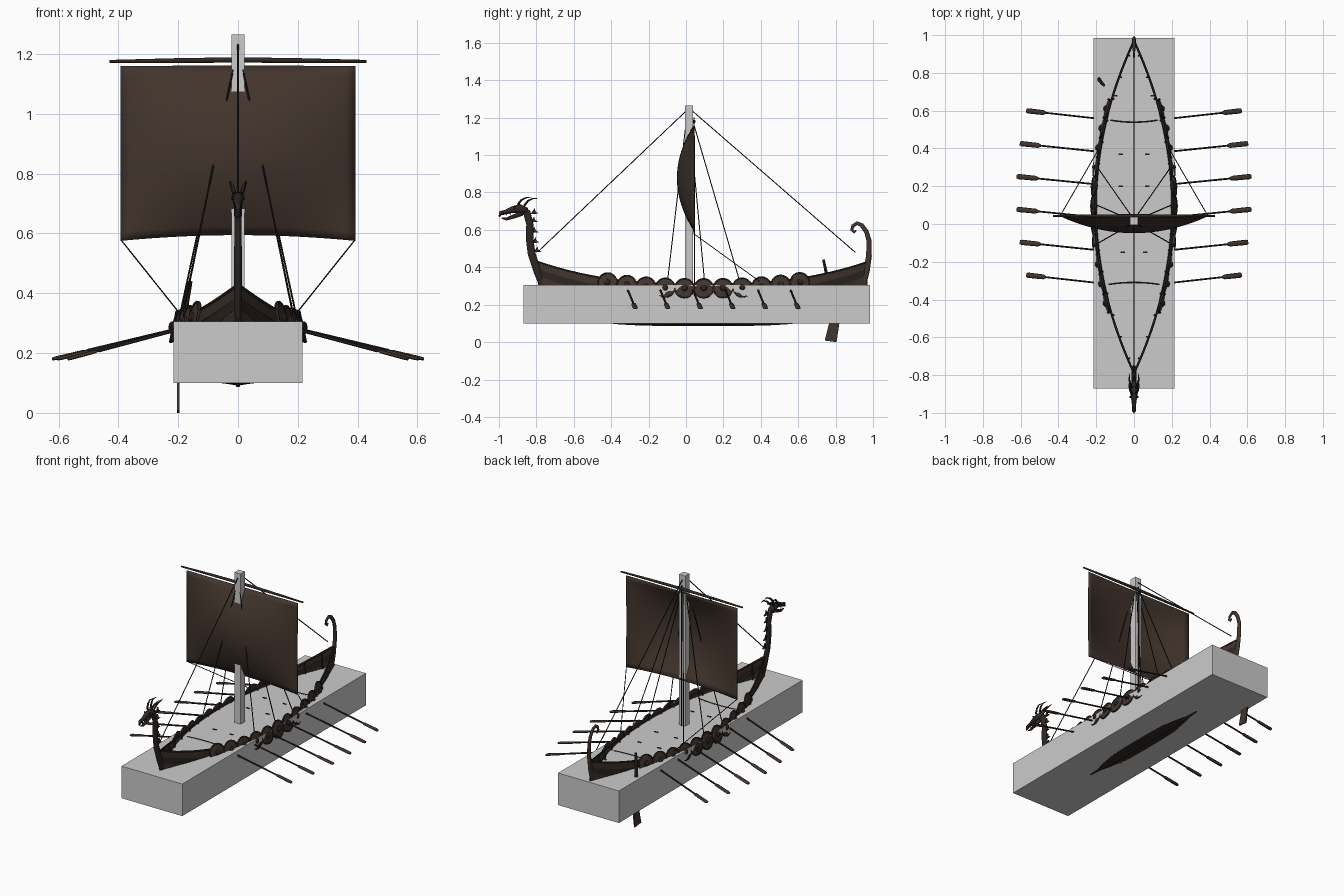
import bpy, bmesh, math
from mathutils import Vector, Matrix

if "Cube" in bpy.data.objects:
    bpy.data.objects.remove(bpy.data.objects["Cube"])


def material(name, rgb):
    m = bpy.data.materials.new(name)
    m.use_nodes = True
    m.diffuse_color = (*rgb, 1)
    m.node_tree.nodes["Principled BSDF"].inputs["Base Color"].default_value = (*rgb, 1)
    return m


GREY = material("pale grey", (0.6, 0.6, 0.6))
SAIL = material("sail brown", (0.055, 0.035, 0.026))
WOOD = material("wood brown", (0.055, 0.034, 0.026))
DARK = material("dark timber", (0.028, 0.02, 0.016))
ROPE = material("rope black", (0.014, 0.011, 0.009))


def finish(name, bm, mat, smooth=False, thick=0):
    bmesh.ops.recalc_face_normals(bm, faces=bm.faces)
    mesh = bpy.data.meshes.new(name)
    bm.to_mesh(mesh)
    bm.free()
    ob = bpy.data.objects.new(name, mesh)
    bpy.context.collection.objects.link(ob)
    mesh.materials.append(mat)
    if thick:
        mod = ob.modifiers.new("thickness", "SOLIDIFY")
        mod.thickness, mod.offset = thick, 0
    if smooth:
        for p in mesh.polygons:
            p.use_smooth = True
    return ob


def box(name, lo, hi, mat):
    lo, hi = Vector(lo), Vector(hi)
    bm = bmesh.new()
    bmesh.ops.create_cube(bm, size=1, matrix=Matrix.Translation((lo + hi) / 2)
                          @ Matrix.Diagonal((*(hi - lo), 1)))
    return finish(name, bm, mat)


def tube(name, pts, radii, mat, sides=6, squash=1.0):
    """Tapered tube along a path; squash scales its width across x."""
    bm = bmesh.new()
    pts = [Vector(p) for p in pts]
    rings = []
    for i, p in enumerate(pts):
        d = (pts[min(i + 1, len(pts) - 1)] - pts[max(i - 1, 0)]).normalized()
        ref = Vector((1, 0, 0)) if abs(d.x) < 0.9 else Vector((0, 0, 1))
        b = d.cross(ref).normalized()
        a = b.cross(d)
        r = radii[i] if isinstance(radii, (list, tuple)) else radii
        rings.append([bm.verts.new(p + r * (a * squash * math.cos(k * math.tau / sides)
                                            + b * math.sin(k * math.tau / sides)))
                      for k in range(sides)])
    for r0, r1 in zip(rings, rings[1:]):
        for k in range(sides):
            n = (k + 1) % sides
            bm.faces.new((r0[k], r0[n], r1[n], r1[k]))
    bm.faces.new(rings[0])
    bm.faces.new(rings[-1])
    return finish(name, bm, mat, sides > 6)


def sheet(name, fn, nu, nv, mat, thick, smooth=True):
    """Surface grid from fn(u, v) with u and v in 0..1."""
    bm = bmesh.new()
    g = [[bm.verts.new(fn(i / nu, j / nv)) for j in range(nv + 1)] for i in range(nu + 1)]
    for i in range(nu):
        for j in range(nv):
            bm.faces.new((g[i][j], g[i + 1][j], g[i + 1][j + 1], g[i][j + 1]))
    return finish(name, bm, mat, smooth, thick)


def plate(name, outline, x, thick, mat):
    """Flat outline in y, z set at x."""
    bm = bmesh.new()
    bm.faces.new([bm.verts.new((x, y, z)) for y, z in outline])
    return finish(name, bm, mat, thick=thick)


# Hull shape rules
MID, HALF = 0.09, 0.88
def beam(t): return 0.203 * (1 - t * t)
def sheer(t): return 0.308 + 0.12 * abs(t) ** 2.5
def keel_z(t): return 0.094 + 0.13 * t ** 4
def at(y): return (y - MID) / HALF


def hull_point(side, t, v):
    a = v * math.pi / 2
    z = keel_z(t) + (sheer(t) - keel_z(t)) * (1 - math.cos(a)) ** 0.9
    return Vector((side * beam(t) * math.sin(a) ** 0.9, MID + HALF * t, z))


# Grey blocks
box("hull_block", (-0.215, -0.87, 0.10), (0.215, 0.985, 0.305), GREY)
box("mast_block", (-0.022, -0.005, 0.305), (0.022, 0.038, 1.265), GREY)

# Overlapping planks, rails and frames
STRAKES = 8
for side, tag in ((1, "left"), (-1, "right")):
    for k in range(STRAKES):
        def plank(u, w):
            t = 2 * u - 1
            p = hull_point(side, t, (k + w * 1.1) / STRAKES if k < STRAKES - 1 else (k + w) / STRAKES)
            p.x += side * 0.005 * (1 - w) * (1 - t * t)
            return p
        sheet(f"{tag}_plank_{k}", plank, 32, 1, WOOD if k % 2 else DARK, 0.004, False)
    rail = [hull_point(side, i / 16 - 1, 1) for i in range(33)]
    tube(f"{tag}_rail", rail, 0.006, DARK)
    for i in range(15):
        t = -0.91 + 0.13 * i
        tube(f"{tag}_frame_{i}", [hull_point(side, t, v / 8) * 1 - Vector((side * 0.006, 0, 0))
                                  for v in range(2, 9)], 0.005, DARK)
    for i, (x, y) in enumerate(((0.07, 0.37), (0.07, 0.2), (0.06, -0.15), (0.1, 0.68))):
        box(f"{tag}_deck_peg_{i}", (side * x - 0.012, y - 0.004, 0.29),
            (side * x + 0.012, y + 0.004, 0.308), ROPE)
tube("keel", [(0, MID + HALF * t / 10, keel_z(t / 10)) for t in range(-10, 11)], 0.009, DARK)
for i, y in enumerate((-0.32, 0.55)):
    w = beam(at(y)) * 0.85
    tube(f"cross_beam_{i}", [(w * s / 4, y - 0.012 * (1 - s * s / 16) * (1 if y > 0 else -1) * 0.9,
                              0.304) for s in range(-4, 5)], 0.005, DARK)

# Bow stem with a beast head
tube("bow_stem", [(0, -0.72, 0.2), (0, -0.765, 0.3), (0, -0.795, 0.38), (0, -0.825, 0.47),
                  (0, -0.836, 0.55), (0, -0.835, 0.63), (0, -0.85, 0.69), (0, -0.89, 0.715)],
     [0.016, 0.019, 0.022, 0.022, 0.021, 0.02, 0.022, 0.024], DARK, 10, 0.6)
tube("upper_jaw", [(0, -0.85, 0.70), (0, -0.89, 0.715), (0, -0.93, 0.708), (0, -0.965, 0.695),
                   (0, -0.99, 0.69), (0, -1.0, 0.67)],
     [0.018, 0.024, 0.017, 0.012, 0.012, 0.003], DARK, 8, 0.85)
tube("lower_jaw", [(0, -0.875, 0.69), (0, -0.92, 0.672), (0, -0.96, 0.658), (0, -0.985, 0.662)],
     [0.014, 0.011, 0.008, 0.003], DARK, 8, 0.9)
for s, tag in ((1, "left"), (-1, "right")):
    for i, (y, z) in enumerate(((-0.865, 0.73), (-0.9, 0.735))):
        tube(f"{tag}_horn_{i}", [(s * 0.012, y, z), (s * 0.02, y + 0.02, z + 0.025),
                                 (s * 0.026, y + 0.045, z + 0.037), (s * 0.022, y + 0.075, z + 0.038)],
             [0.007, 0.006, 0.004, 0.001], DARK)
    tube(f"{tag}_eye", [(s * 0.014, -0.915, 0.718), (s * 0.022, -0.915, 0.72)], 0.006, ROPE)
    for i in range(3):
        y = -0.94 - 0.018 * i
        tube(f"{tag}_tooth_{i}", [(s * 0.008, y, 0.692), (s * 0.008, y, 0.678)], [0.004, 0.001], ROPE, 4)
for i, (y, z) in enumerate(((-0.805, 0.695), (-0.808, 0.65), (-0.805, 0.595), (-0.8, 0.54), (-0.79, 0.49))):
    plate(f"crest_spine_{i}", [(y - 0.025, z - 0.01), (y + 0.018, z - 0.008), (y, z + 0.004),
                               (y - 0.004, z + 0.022)], 0, 0.008, DARK)

# Stern post ending in a curl
tube("stern_post", [(0, 0.90, 0.2), (0, 0.945, 0.3), (0, 0.965, 0.38), (0, 0.978, 0.46), (0, 0.979, 0.54),
                    (0, 0.965, 0.59), (0, 0.94, 0.625), (0, 0.915, 0.636), (0, 0.893, 0.622),
                    (0, 0.886, 0.6), (0, 0.9, 0.588), (0, 0.91, 0.597)],
     [0.016, 0.018, 0.018, 0.016, 0.014, 0.013, 0.012, 0.011, 0.01, 0.009, 0.008, 0.005], WOOD, 10, 0.6)

# Sail and yard
def sail_point(u, v):
    n = 2 * u - 1
    bottom = 0.575 + 0.02 * (1 - n * n)
    return Vector((0.392 * n, 0.043 - 0.09 * 4 * v * (1 - v) * (1 - n * n), bottom + (1.16 - bottom) * v))

sheet("sail", sail_point, 24, 20, SAIL, 0.003)
tube("yard", [(-0.43, 0.043, 1.175), (-0.2, 0.043, 1.178), (0, 0.043, 1.18), (0.2, 0.043, 1.178),
              (0.43, 0.043, 1.175)], [0.005, 0.008, 0.009, 0.008, 0.005], DARK, 8)

# Rigging
tube("fore_stay", [(0, 0, 1.235), (0, -0.79, 0.485)], 0.003, ROPE)
tube("back_stay", [(0, 0.035, 1.235), (0, 0.905, 0.48)], 0.003, ROPE)
tube("halyard", [(0, 0.043, 1.2), (0, 0.046, 0.305)], 0.004, ROPE)
for s, tag in ((1, "left"), (-1, "right")):
    for i, y in enumerate((-0.1, 0.1, 0.29)):
        tube(f"{tag}_shroud_{i}", [(s * 0.012, 0.02 * i, 1.17), (s * beam(at(y)) * 0.97, y, 0.315)], 0.003, ROPE)
    tube(f"{tag}_sheet_rope", [(s * 0.39, 0.045, 0.577), (s * 0.185, 0.4, 0.32)], 0.0025, ROPE)


# Round shields with rim and boss
def shield(name, centre, side, turn):
    frame = (Matrix.Translation(centre) @ Matrix.Rotation(turn, 4, "Z")
             @ Matrix.Rotation(-side * math.radians(12), 4, "Y") @ Matrix.Rotation(side * math.pi / 2, 4, "Y"))
    rings = ((0.055, -0.004), (0.055, 0.005), (0.049, 0.005), (0.048, 0.002), (0.017, 0.006),
             (0.015, 0.012), (0.007, 0.017))
    bm = bmesh.new()
    n = 20
    loops = [[bm.verts.new(frame @ Vector((r * math.cos(k * math.tau / n), r * math.sin(k * math.tau / n), h)))
              for k in range(n)] for r, h in rings]
    for j, (a, b) in enumerate(zip(loops, loops[1:])):
        for k in range(n):
            m = (k + 1) % n
            bm.faces.new((a[k], a[m], b[m], b[k])).material_index = 0 if j == 3 else 1
    bm.faces.new(loops[0])
    bm.faces.new(loops[-1]).material_index = 1
    finish(name, bm, WOOD).data.materials.append(DARK)


for s, tag in ((1, "left"), (-1, "right")):
    for i in range(11):
        y = -0.42 + 0.103 * i
        t = at(y)
        slope = 2 * 0.203 * t / HALF
        shield(f"{tag}_shield_{i}", (s * (beam(t) + 0.012), y, sheer(t) - 0.02), s, s * math.atan(slope))
    # Oars with flat blades
    for i in range(6):
        y = -0.27 + 0.174 * i
        tip = Vector((s * (0.623 - 0.0085 * (i - 2.5) ** 2), y, 0.18))
        grip = Vector((s * 0.12, y - 0.05, 0.3))
        neck = tip.lerp(grip, 0.23)
        tube(f"{tag}_oar_shaft_{i}", [grip, neck], 0.0055, DARK)
        tube(f"{tag}_oar_blade_{i}", [neck, tip.lerp(grip, 0.2), tip.lerp(grip, 0.02), tip],
             [0.006, 0.013, 0.014, 0.01], WOOD, 8, 0.45)

# Steering oar
tube("rudder_shaft", [(-0.16, 0.735, 0.44), (-0.175, 0.752, 0.36), (-0.198, 0.785, 0.22)],
     [0.008, 0.01, 0.012], DARK)
plate("rudder_blade", [(0.775, 0.25), (0.81, 0.25), (0.82, 0.1), (0.805, 0.0), (0.742, 0.008), (0.765, 0.1)],
      -0.2, 0.008, WOOD)
